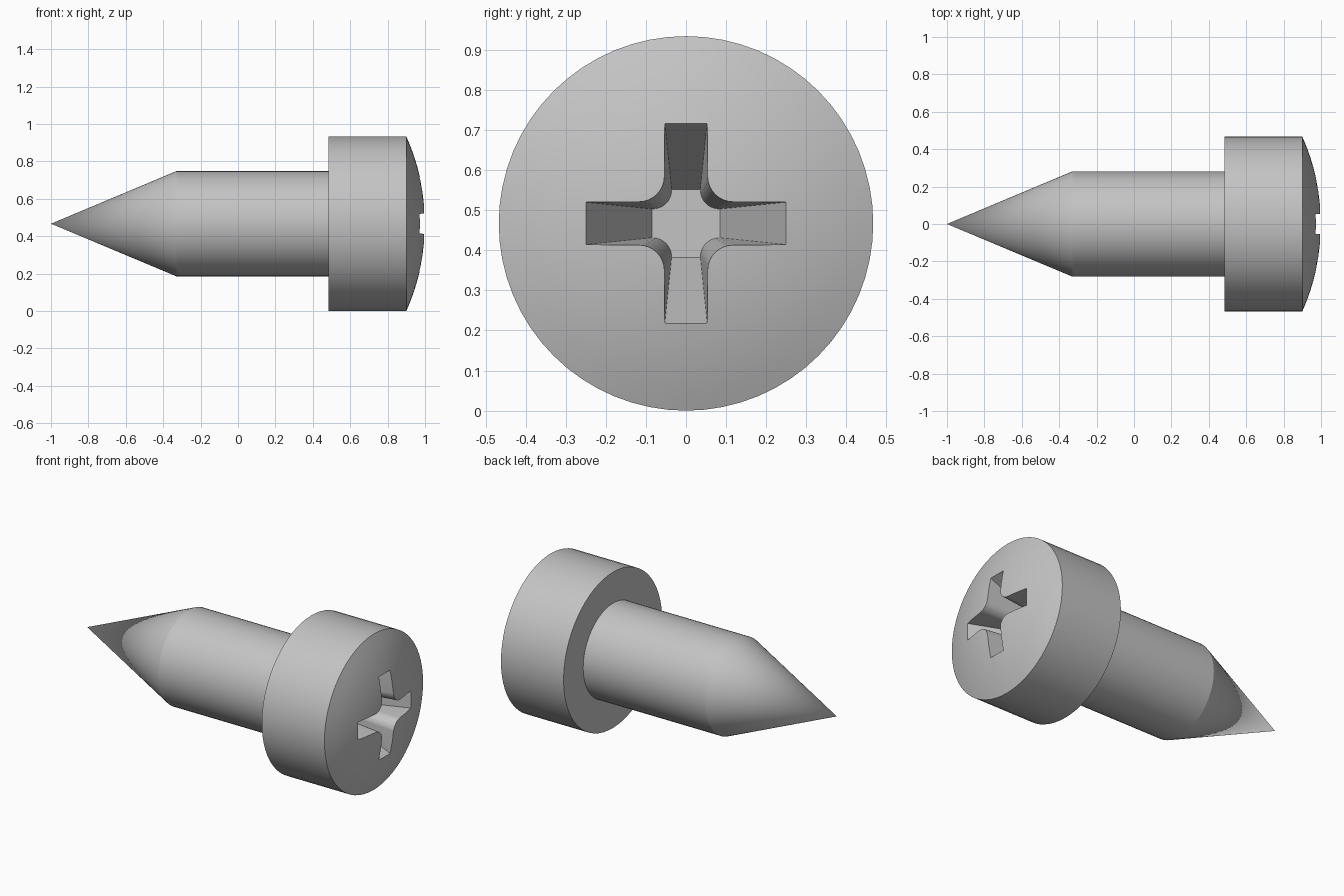
import bpy, bmesh, math
from mathutils import Vector, Matrix

if "Cube" in bpy.data.objects:
    bpy.data.objects.remove(bpy.data.objects["Cube"], do_unlink=True)

HEAD_R, SHANK_R = 0.467, 0.281
RIM_X, DOME_X = 0.9, 1.0
SIDES = 64

steel = bpy.data.materials.new("grey steel")
steel.use_nodes = True
grey = (0.55, 0.55, 0.55, 1)
steel.diffuse_color = grey
steel.node_tree.nodes["Principled BSDF"].inputs["Base Color"].default_value = grey


def make_object(name, bm):
    bmesh.ops.recalc_face_normals(bm, faces=bm.faces)
    mesh = bpy.data.meshes.new(name)
    bm.to_mesh(mesh)
    bm.free()
    mesh.materials.append(steel)
    obj = bpy.data.objects.new(name, mesh)
    bpy.context.collection.objects.link(obj)
    obj.location.z = HEAD_R
    return obj


# Screw body: pointed shank, flat shoulder and domed head, turned about x
profile = [(-1, 0), (-0.33, SHANK_R), (0.485, SHANK_R), (0.485, HEAD_R)]
rise = DOME_X - RIM_X
dome_r = (HEAD_R ** 2 + rise ** 2) / (2 * rise)
half_angle = math.asin(HEAD_R / dome_r)
for i in range(9):
    a = half_angle * (1 - i / 8)
    profile.append((DOME_X - dome_r * (1 - math.cos(a)), dome_r * math.sin(a)))

bm = bmesh.new()
points = [bm.verts.new((x, 0, r)) for x, r in profile]
edges = [bm.edges.new(pair) for pair in zip(points, points[1:])]
bmesh.ops.spin(bm, geom=points + edges, cent=(0, 0, 0), axis=(1, 0, 0),
               angle=math.tau, steps=SIDES)
bmesh.ops.remove_doubles(bm, verts=bm.verts, dist=0.0001)
bmesh.ops.dissolve_degenerate(bm, edges=bm.edges, dist=0.0001)
screw = make_object("screw", bm)


# Cross recess: tapered plus-shaped plug with rounded inner corners
def cross_outline(half_width, fillet_end, reach):
    quarter = [Vector((reach, half_width))]
    radius = fillet_end - half_width
    for i in range(9):
        a = math.radians(270 - 90 * i / 8)
        quarter.append(Vector((fillet_end + radius * math.cos(a),
                               fillet_end + radius * math.sin(a))))
    quarter.append(Vector((half_width, reach)))
    return [Matrix.Rotation(math.pi / 2 * k, 2) @ p for k in range(4) for p in quarter]


FLOOR_X, SLOT_X, TOP_X = 0.63, 0.973, 1.05
floor_shape = cross_outline(0.036, 0.083, 0.085)
slot_shape = cross_outline(0.053, 0.115, 0.25)
stretch = (TOP_X - FLOOR_X) / (SLOT_X - FLOOR_X)
bm = bmesh.new()
low = [bm.verts.new((FLOOR_X, *p)) for p in floor_shape]
high = [bm.verts.new((TOP_X, *p.lerp(q, stretch))) for p, q in zip(floor_shape, slot_shape)]
bm.faces.new(low)
bm.faces.new(high)
for i in range(len(low)):
    j = (i + 1) % len(low)
    bm.faces.new((low[i], low[j], high[j], high[i]))
cutter = make_object("recess_cutter", bm)
cutter.hide_render = True

cut = screw.modifiers.new("cross recess", "BOOLEAN")
cut.operation = "DIFFERENCE"
cut.solver = "EXACT"
cut.object = cutter

bpy.ops.object.select_all(action="DESELECT")
screw.select_set(True)
bpy.context.view_layer.objects.active = screw
bpy.ops.object.modifier_apply(modifier=cut.name)
bpy.data.objects.remove(cutter, do_unlink=True)
bpy.ops.object.shade_smooth_by_angle(angle=math.radians(20))
